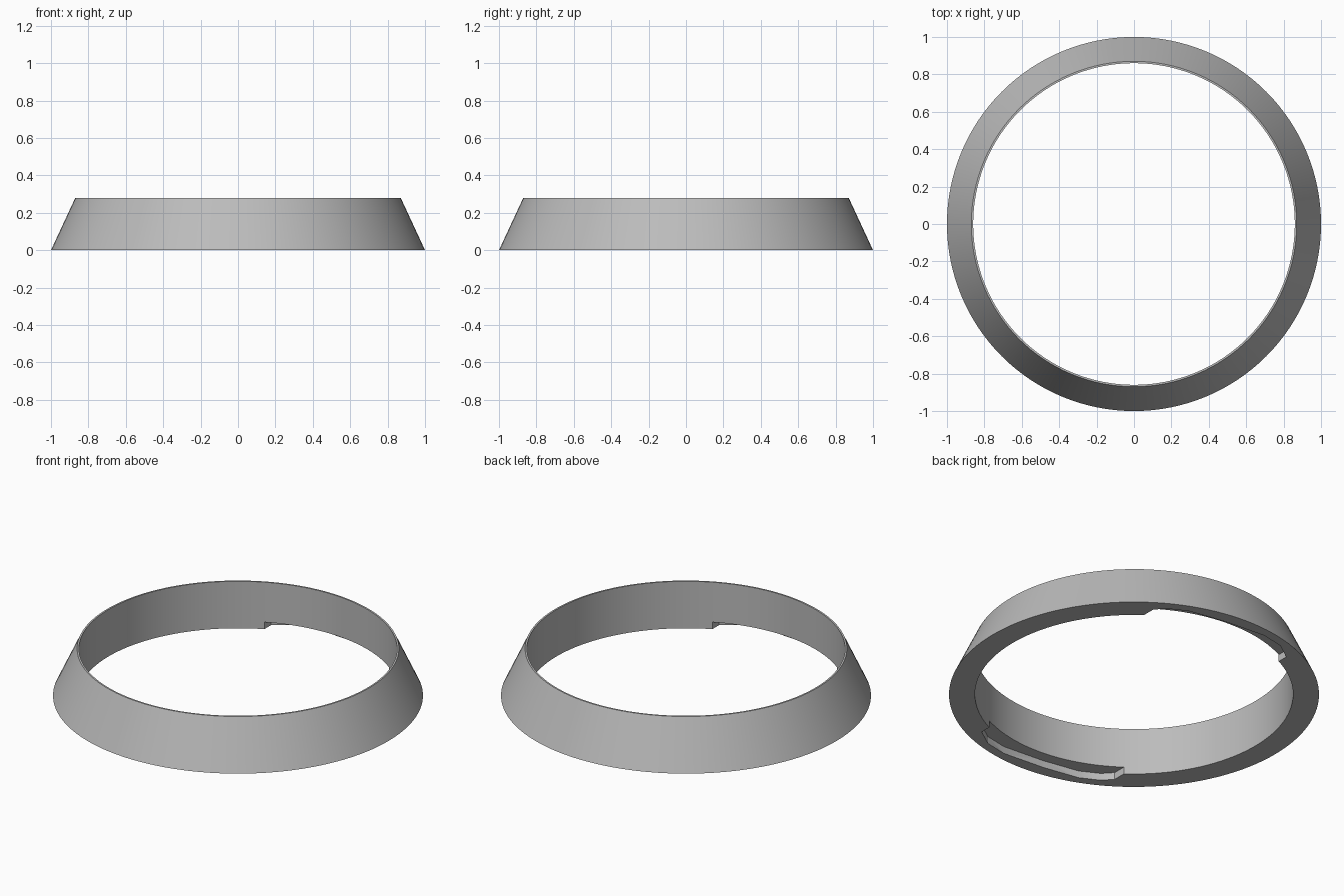
import bpy, bmesh, math

cube = bpy.data.objects.get("Cube")
if cube:
    bpy.data.objects.remove(cube, do_unlink=True)

SEGMENTS = 128
INNER = 0.86
SLOT_DEPTH = 0.042

grey = bpy.data.materials.new("plain grey")
grey.use_nodes = True
colour = (0.5, 0.5, 0.5, 1)
grey.diffuse_color = colour
grey.node_tree.nodes["Principled BSDF"].inputs["Base Color"].default_value = colour


def make_object(name, bm):
    bmesh.ops.recalc_face_normals(bm, faces=bm.faces)
    mesh = bpy.data.meshes.new(name)
    bm.to_mesh(mesh)
    bm.free()
    mesh.materials.append(grey)
    obj = bpy.data.objects.new(name, mesh)
    bpy.context.collection.objects.link(obj)
    return obj


# Tapered ring: sloped outside, straight bore, thin flat rim
def tapered_ring():
    bm = bmesh.new()
    profile = [(INNER, 0), (1, 0), (0.87, 0.28), (INNER, 0.28)]
    loops = []
    for i in range(SEGMENTS):
        a = math.tau * i / SEGMENTS
        loops.append([bm.verts.new((r * math.cos(a), r * math.sin(a), z)) for r, z in profile])
    for i, here in enumerate(loops):
        there = loops[(i + 1) % SEGMENTS]
        for j in range(4):
            k = (j + 1) % 4
            bm.faces.new((here[j], there[j], there[k], here[k]))
    return make_object("tapered_ring", bm)


# Locking slot cutter: outline seen from above, extruded up from below the base
def slot_cutter(name, sign):
    outline = [(0.37, -0.6), (0.37, -0.84), (0.265, -0.913), (0.13, -0.94), (-0.13, -0.92),
               (-0.35, -0.882), (-0.458, -0.826), (-0.51, -0.77), (-0.51, -0.6)]
    bm = bmesh.new()
    base = bm.faces.new([bm.verts.new((sign * x, sign * y, -0.1)) for x, y in outline])
    top = bmesh.ops.extrude_face_region(bm, geom=[base])["geom"]
    for v in top:
        if isinstance(v, bmesh.types.BMVert):
            v.co.z = SLOT_DEPTH
    return make_object(name, bm)


ring = tapered_ring()
bpy.context.view_layer.objects.active = ring
ring.select_set(True)

# Cut one slot at the front and its half-turn copy at the back
for name, sign in (("front_slot_cutter", 1), ("back_slot_cutter", -1)):
    cutter = slot_cutter(name, sign)
    cut = ring.modifiers.new(name, 'BOOLEAN')
    cut.operation = 'DIFFERENCE'
    cut.solver = 'EXACT'
    cut.object = cutter
    bpy.ops.object.modifier_apply(modifier=cut.name)
    bpy.data.objects.remove(cutter, do_unlink=True)

bpy.ops.object.shade_smooth_by_angle(angle=math.radians(20))
